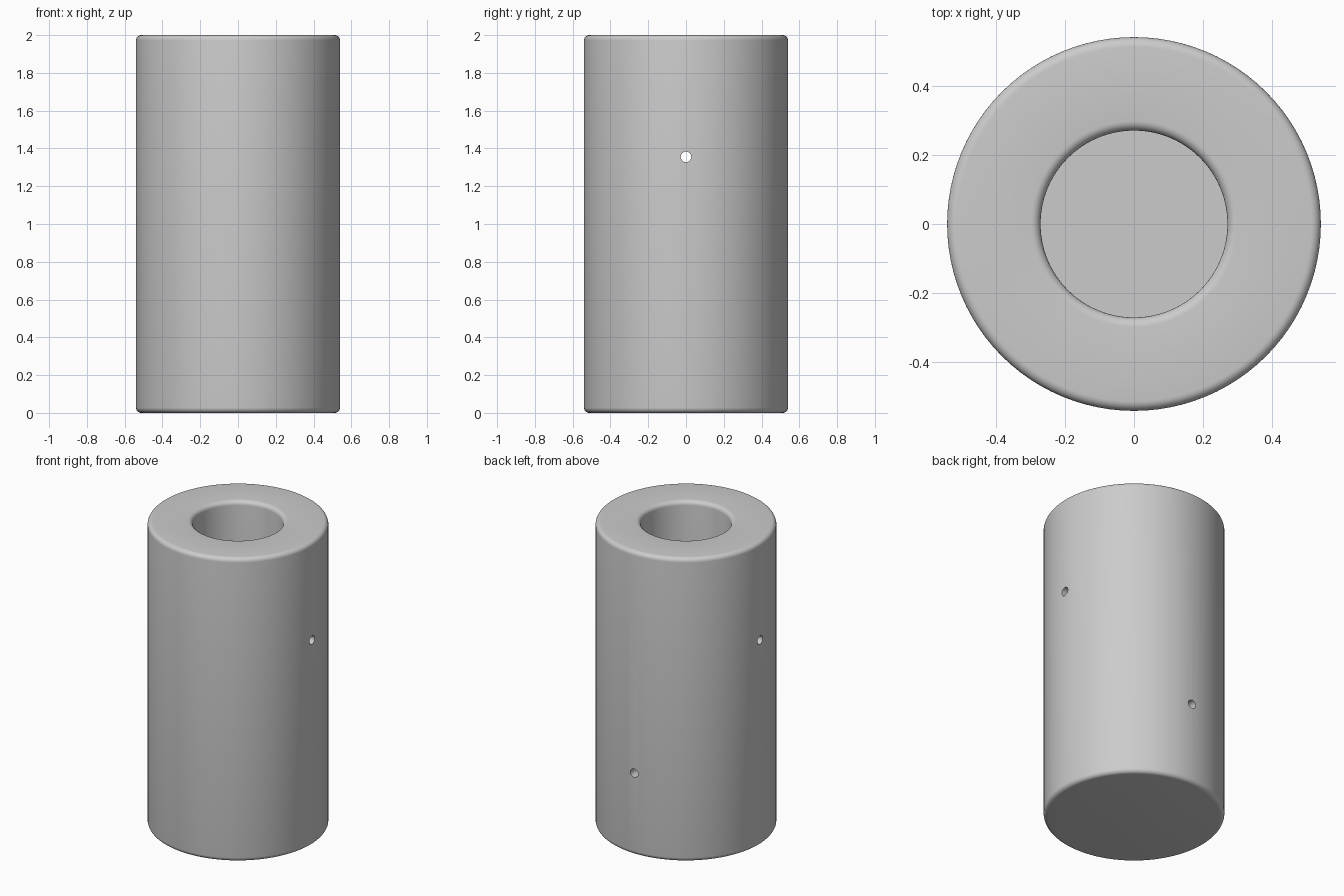
import bpy
import bmesh
import math
from mathutils import Matrix, Vector

cube = bpy.data.objects.get("Cube")
if cube:
    bpy.data.objects.remove(cube, do_unlink=True)

HEIGHT, OUTER, BORE, FLOOR = 2.0, 0.54, 0.27, 0.27
FILLET, HOLE, SEGMENTS = 0.028, 0.028, 96

grey = bpy.data.materials.new("plain_grey")
grey.use_nodes = True
colour = (0.6, 0.6, 0.6, 1)
grey.diffuse_color = colour
grey.node_tree.nodes["Principled BSDF"].inputs["Base Color"].default_value = colour


def fillet(cx, cz, start, end, steps=6):
    """Points of a rounded corner in the profile plane."""
    angles = [math.radians(start + (end - start) * i / steps) for i in range(steps + 1)]
    return [(cx + FILLET * math.cos(a), cz + FILLET * math.sin(a)) for a in angles]


def make_object(name, bm):
    mesh = bpy.data.meshes.new(name)
    bm.to_mesh(mesh)
    bm.free()
    obj = bpy.data.objects.new(name, mesh)
    bpy.context.collection.objects.link(obj)
    mesh.materials.append(grey)
    return obj


# Cylindrical body with a blind bore, turned from half a cross-section
profile = [(0, 0)]
profile += fillet(OUTER - FILLET, FILLET, -90, 0)
profile += fillet(OUTER - FILLET, HEIGHT - FILLET, 0, 90)
profile += fillet(BORE + FILLET, HEIGHT - FILLET, 90, 180)
profile += [(BORE, FLOOR), (0, FLOOR)]

bm = bmesh.new()
verts = [bm.verts.new((x, 0, z)) for x, z in profile]
edges = [bm.edges.new(pair) for pair in zip(verts, verts[1:])]
bmesh.ops.spin(bm, geom=verts + edges, cent=(0, 0, 0), axis=(0, 0, 1),
               angle=math.tau, steps=SEGMENTS)
bmesh.ops.remove_doubles(bm, verts=bm.verts, dist=0.0001)
bmesh.ops.recalc_face_normals(bm, faces=bm.faces)
body = make_object("cylinder_body", bm)


# Small round holes drilled through the wall
def drill(name, direction, z):
    axis = Vector(direction)
    bm = bmesh.new()
    bmesh.ops.create_cone(
        bm, cap_ends=True, segments=32, radius1=HOLE, radius2=HOLE, depth=0.6,
        matrix=Matrix.Translation(axis * 0.45 + Vector((0, 0, z)))
        @ axis.to_track_quat("Z", "Y").to_matrix().to_4x4())
    cutter = make_object(name, bm)
    cutter.hide_render = True
    mod = body.modifiers.new(name, "BOOLEAN")
    mod.operation = "DIFFERENCE"
    mod.solver = "EXACT"
    mod.object = cutter
    bpy.context.view_layer.objects.active = body
    bpy.ops.object.modifier_apply(modifier=mod.name)
    bpy.data.objects.remove(cutter, do_unlink=True)


drill("left_hole_cutter", (1, 0, 0), 1.355)
drill("right_hole_cutter", (-1, 0, 0), 1.355)
drill("back_hole_cutter", (0, 1, 0), 0.54)

# Smooth walls, sharp hole rims
bpy.ops.object.select_all(action="DESELECT")
body.select_set(True)
bpy.context.view_layer.objects.active = body
bpy.ops.object.shade_smooth_by_angle(angle=math.radians(30))
